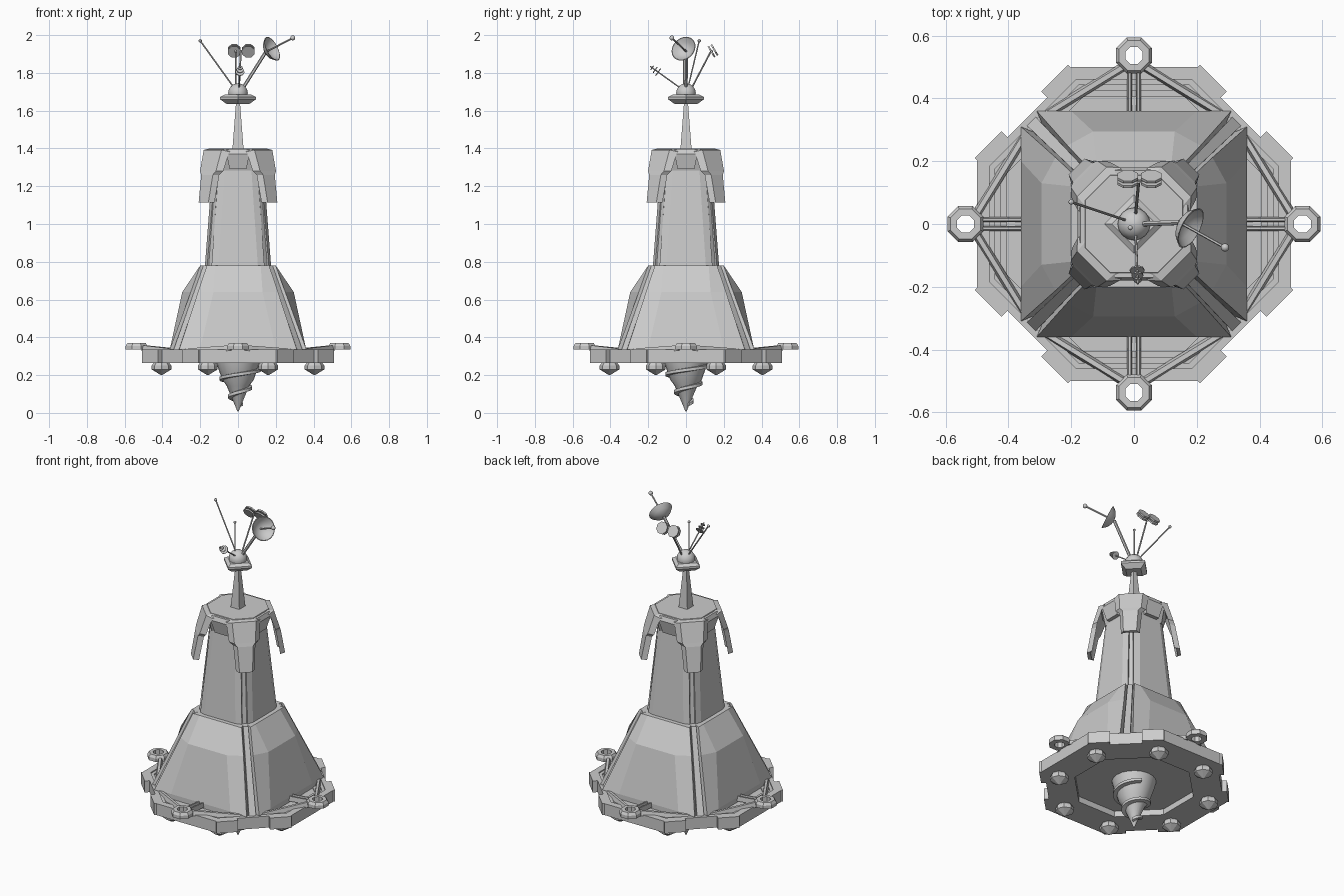
import bpy, math
from mathutils import Vector, Matrix

if "Cube" in bpy.data.objects:
    bpy.data.objects.remove(bpy.data.objects["Cube"])

grey = bpy.data.materials.new("plain_grey")
grey.diffuse_color = (0.6, 0.6, 0.6, 1)
grey.use_nodes = True
grey.node_tree.nodes["Principled BSDF"].inputs["Base Color"].default_value = grey.diffuse_color


def build(name, verts, faces, smooth=False):
    me = bpy.data.meshes.new(name)
    me.from_pydata([tuple(v) for v in verts], [], faces)
    me.materials.append(grey)
    ob = bpy.data.objects.new(name, me)
    bpy.context.collection.objects.link(ob)
    bpy.ops.object.select_all(action='DESELECT')
    ob.select_set(True)
    bpy.context.view_layer.objects.active = ob
    bpy.ops.object.mode_set(mode='EDIT')
    bpy.ops.mesh.select_all(action='SELECT')
    bpy.ops.mesh.normals_make_consistent(inside=False)
    bpy.ops.object.mode_set(mode='OBJECT')
    if smooth:
        bpy.ops.object.shade_smooth_by_angle(angle=math.radians(40))
    return ob


def loft(name, rings, turn=0, closed=False, smooth=False):
    """Skin equal-length rings, turned about z by an angle in degrees."""
    n, m = len(rings[0]), len(rings)
    rot = Matrix.Rotation(math.radians(turn), 3, 'Z')
    verts = [rot @ Vector(p) for r in rings for p in r]
    faces = []
    for i in range(m if closed else m - 1):
        a, b = i * n, (i + 1) % m * n
        faces += [(a + j, a + (j + 1) % n, b + (j + 1) % n, b + j) for j in range(n)]
    if not closed:
        faces += [tuple(range(n))[::-1], tuple(range((m - 1) * n, m * n))]
    return build(name, verts, faces, smooth)


def turned(name, profile, p, d=(0, 0, 1), n=8, smooth=False, closed=False, phase=0.0):
    """Revolve (radius, distance) points about the axis p + t*d."""
    q = Vector((0, 0, 1)).rotation_difference(Vector(d))
    rings = [[Vector(p) + q @ Vector((r * math.cos(a), r * math.sin(a), t))
              for a in (math.tau * (j + phase) / n for j in range(n))] for r, t in profile]
    return loft(name, rings, closed=closed, smooth=smooth)


def rod(name, p, q, r):
    d = Vector(q) - Vector(p)
    return turned(name, [(r, 0), (r, d.length)], p, d, 6, True)


def ball(name, c, r, n=12):
    prof = [(r * max(math.sin(math.pi * i / 8), .01), -r * math.cos(math.pi * i / 8)) for i in range(9)]
    return turned(name, prof, c, n=n, smooth=True)


def square(h, z):
    return [(-h, -h, z), (h, -h, z), (h, h, z), (-h, h, z)]


def octagon(a, b, z):
    return [(-b, -a, z), (b, -a, z), (a, -b, z), (a, b, z),
            (b, a, z), (-b, a, z), (-a, b, z), (-a, -b, z)]


def panel_ring(xo, yo, xi, yi, xb, yb, z):
    """Front panel section: outer edge, raised middle, hidden back."""
    return [(-xo, -yo, z), (-xi, -yi, z), (xi, -yi, z), (xo, -yo, z), (xb, -yb, z), (-xb, -yb, z)]


def box(name, c, s, turn=0):
    (x, y, z), (w, d, h) = c, (s[0] / 2, s[1] / 2, s[2] / 2)
    return loft(name, [[(x - w, y - d, k), (x + w, y - d, k), (x + w, y + d, k), (x - w, y + d, k)]
                       for k in (z - h, z + h)], turn)


def beam(name, p, q, w, h, turn):
    """Strut with a chamfered top running between two points."""
    p, q = Vector(p), Vector(q)
    s = (q - p).cross(Vector((0, 0, 1))).normalized() * w / 2
    u = Vector((0, 0, h))
    return loft(name, [[c - s, c + s, c + s * .5 + u, c - s * .5 + u] for c in (p, q)], turn)


# Stepped octagonal platform with a recess underneath
steps = [(.64, .305), (.64, .265), (.97, .265), (.97, .335), (.92, .335), (.92, .328), (.885, .328),
         (.885, .321), (.85, .321), (.85, .314), (.81, .314), (.81, .308), (.77, .308)]
loft("platform", [octagon(.5 * s, .2 * s, z) for s, z in steps])

# Platform fittings, repeated on four sides
for t in range(0, 360, 90):
    box("rim_block", (0, -.48, .3), (.4, .04, .07), t)
    for s in (-1, 1):
        box("corner_rim_block", (s * .15, -.485, .3), (.12, .045, .07), t + 45)
        c = Matrix.Rotation(math.radians(t), 3, 'Z') @ Vector((s * .16, -.405, .2))
        turned("foot_stud", [(.003, 0), (.052, .03), (.052, .05), (.038, .07)], c, n=8)
        beam("lug_brace", (s * .035, -.5, .33), (s * .28, -.35, .312), .03, .028, t)
        beam("lug_rail", (s * .014, -.49, .33), (s * .014, -.34, .315), .016, .028, t)
    c = Matrix.Rotation(math.radians(t), 3, 'Z') @ Vector((0, -.537, 0))
    turned("lug_ring", [(.03, .335), (.062, .335), (.062, .355), (.052, .37), (.03, .37)],
           c, n=8, closed=True, phase=.5)

# Lower hull and tower: cores, faceted panels and corner ribs
loft("hull_core", [square(.325, .3), square(.165, .78)])
loft("tower_core", [square(.142, .77), square(.106, 1.32)])
for t in range(0, 360, 90):
    loft("hull_panel", [panel_ring(.31, .36, .2, .36, .28, .29, .31),
                        panel_ring(.31, .36, .2, .36, .28, .29, .34),
                        panel_ring(.212, .25, .13, .295, .18, .18, .64),
                        panel_ring(.165, .2, .12, .2, .13, .13, .78)], t)
    loft("tower_panel", [panel_ring(.14, .163, .105, .175, .11, .1, .78),
                         panel_ring(.102, .12, .07, .135, .08, .08, 1.3)], t)
    for name, prof in (("hull_rib", ((.475, .31, .02), (.245, .78, .014))),
                       ("tower_rib", ((.207, .78, .012), (.157, 1.3, .009)))):
        loft(name, [[(-w, -r, z), (w, -r, z), (w, -r + .06, z), (-w, -r + .06, z)]
                    for r, z, w in prof], t + 45)

# Collar with hanging corner fins
loft("collar", [octagon(.135, .085, 1.28), octagon(.165, .08, 1.37), octagon(.155, .075, 1.4)])
for t in range(0, 360, 90):
    loft("collar_clip", [[(-w, -y, z), (w, -y, z), (w, -.12, z), (-w, -.12, z)]
                         for w, y, z in ((.045, .16, 1.29), (.06, .18, 1.37), (.06, .17, 1.395))], t)
    fin = [(.14, 1.4, .1), (.19, 1.392, .095), (.225, 1.28, .085), (.232, 1.26, .062), (.258, 1.115, .052)]
    rings = []
    for i, (r, z, w) in enumerate(fin):
        k, dz = (.02, 0) if i > 1 else (.012, .022)
        rings.append([(-w, -r + .03, z - .01 * (i < 2)), (-w * .7, -r, z), (w * .7, -r, z),
                      (w, -r + .03, z - .01 * (i < 2)), (w * .65, -r + k, z - dz), (-w * .65, -r + k, z - dz)])
    loft("corner_fin", rings, t + 45)

# Mast, flared head and dome
loft("mast", [square(.03, 1.39), square(.01, 1.65)])
loft("mast_head", [square(.042, 1.635), square(.067, 1.66), square(.067, 1.672), square(.05, 1.685)], 45)
ball("dome", (0, 0, 1.693), .052, 16)

# Whip aerials
rod("long_whip", (-.02, .01, 1.72), (-.2, .07, 1.97), .004)
ball("long_whip_tip", (-.2, .07, 1.97), .009, 8)
rod("short_whip", (-.012, -.012, 1.72), (-.012, -.012, 1.91), .004)
ball("short_whip_tip", (-.012, -.012, 1.915), .008, 8)

# Dish with feed
axis = Vector((.115, -.06, .06)).normalized()
hub = Vector((.175, -.01, 1.925)) - axis * .035
rod("dish_arm", (.02, 0, 1.71), hub, .009)
turned("dish", [(.003, 0), (.025, .004), (.05, .018), (.07, .042), (.066, .043), (.047, .023),
                (.024, .01), (.003, .007)], hub, axis, 20, True)
rod("dish_feed", hub, (.29, -.075, 1.985), .005)
ball("dish_feed_tip", (.29, -.075, 1.985), .013, 10)

# Twin paddle aerial
rod("paddle_arm", (.005, .03, 1.72), (.015, .135, 1.92), .005)
rod("paddle_crossbar", (-.02, .138, 1.915), (.055, .138, 1.915), .006)
for x in (-.02, .055):
    for k in (-.01, .008):
        turned("paddle", [(.036, 0), (.036, .009)], (x, .14 + k * .85, 1.915 + k * .5), (0, .85, .5), 8, phase=.5)

# Director aerial with stacked discs
tip, root = Vector((.012, -.19, 1.835)), Vector((.005, -.03, 1.72))
rod("director_arm", root, tip, .004)
for f, r in ((.72, .024), (.82, .019), (.92, .013)):
    turned("director_disc", [(r, 0), (r, .005)], root.lerp(tip, f), tip - root, 8)

# Drill with a spiral blade
turned("drill", [(.003, 0), (.06, .135), (.085, .17), (.112, .25), (.125, .3)], (0, 0, .008), n=20, smooth=True)
rings = []
for i in range(65):
    f = i / 64
    a, z = math.tau * 2.1 * f + .6, .045 + .2 * f
    r, w = .015 + .085 * f, .018 + .012 * f
    rings.append([(q * math.cos(a), q * math.sin(a), z + h) for q, h in
                  ((r * .8, -.012), (r + w, -.007), (r + w, .009), (r * .8, .014))])
loft("drill_blade", rings, smooth=True)
